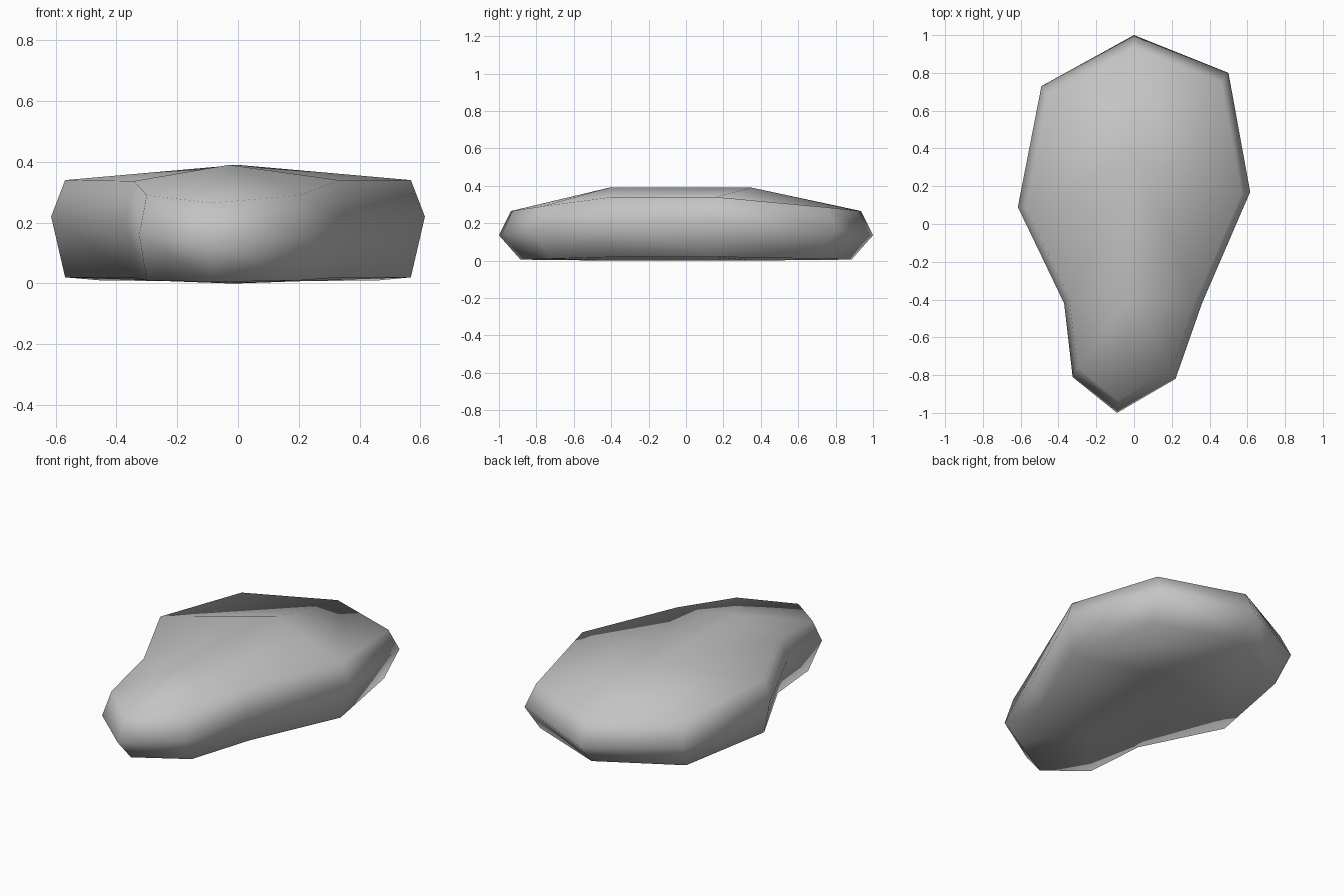
import bpy
import bmesh

default_cube = bpy.data.objects.get("Cube")
if default_cube:
    bpy.data.objects.remove(default_cube, do_unlink=True)

# One grey stone material
stone = bpy.data.materials.new("stone_grey")
stone.use_nodes = True
grey = (0.55, 0.55, 0.55, 1)
stone.diffuse_color = grey
stone.node_tree.nodes["Principled BSDF"].inputs["Base Color"].default_value = grey

# Widest outline, clockwise from the back tip: x, y, rim height, top height, bottom height
outline = [
    (0.00, 1.00, 0.135, 0.265, 0.005),
    (0.50, 0.80, 0.16, 0.285, 0.01),
    (0.615, 0.17, 0.22, 0.34, 0.02),
    (0.36, -0.42, 0.20, 0.34, 0.02),
    (0.22, -0.82, 0.16, 0.29, 0.01),
    (-0.09, -1.00, 0.135, 0.265, 0.005),
    (-0.325, -0.81, 0.16, 0.29, 0.01),
    (-0.37, -0.42, 0.20, 0.337, 0.02),
    (-0.615, 0.09, 0.22, 0.34, 0.02),
    (-0.49, 0.73, 0.16, 0.285, 0.01),
]
count = len(outline)

bm = bmesh.new()


def ring(scale_x, scale_y, height_index):
    return [bm.verts.new((p[0] * scale_x, p[1] * scale_y, p[height_index])) for p in outline]


def bridge(a, b):
    for i in range(count):
        j = (i + 1) % count
        bm.faces.new((a[i], a[j], b[j], b[i]))


def cap(r, height):
    # Two ridge points split the cap into three quads on each side
    back = bm.verts.new((0.0, 0.35, height))
    front = bm.verts.new((-0.03, -0.41, height))
    for a, b, c, d in ((1, 2, 3, 4), (9, 8, 7, 6)):
        bm.faces.new((r[0], r[a], r[b], back))
        bm.faces.new((back, r[b], r[c], front))
        bm.faces.new((front, r[c], r[d], r[5]))


# Bevelled stone body: bottom ring, wide rim, top ring, domed caps
bottom = ring(0.925, 0.885, 4)
rim = ring(1, 1, 2)
top = ring(0.925, 0.935, 3)
bridge(bottom, rim)
bridge(rim, top)
cap(top, 0.39)
cap(bottom, 0.0)
bmesh.ops.recalc_face_normals(bm, faces=bm.faces[:])

mesh = bpy.data.meshes.new("flat_stone")
bm.to_mesh(mesh)
bm.free()
mesh.materials.append(stone)
mesh.shade_smooth()
rock = bpy.data.objects.new("flat_stone", mesh)
bpy.context.collection.objects.link(rock)
